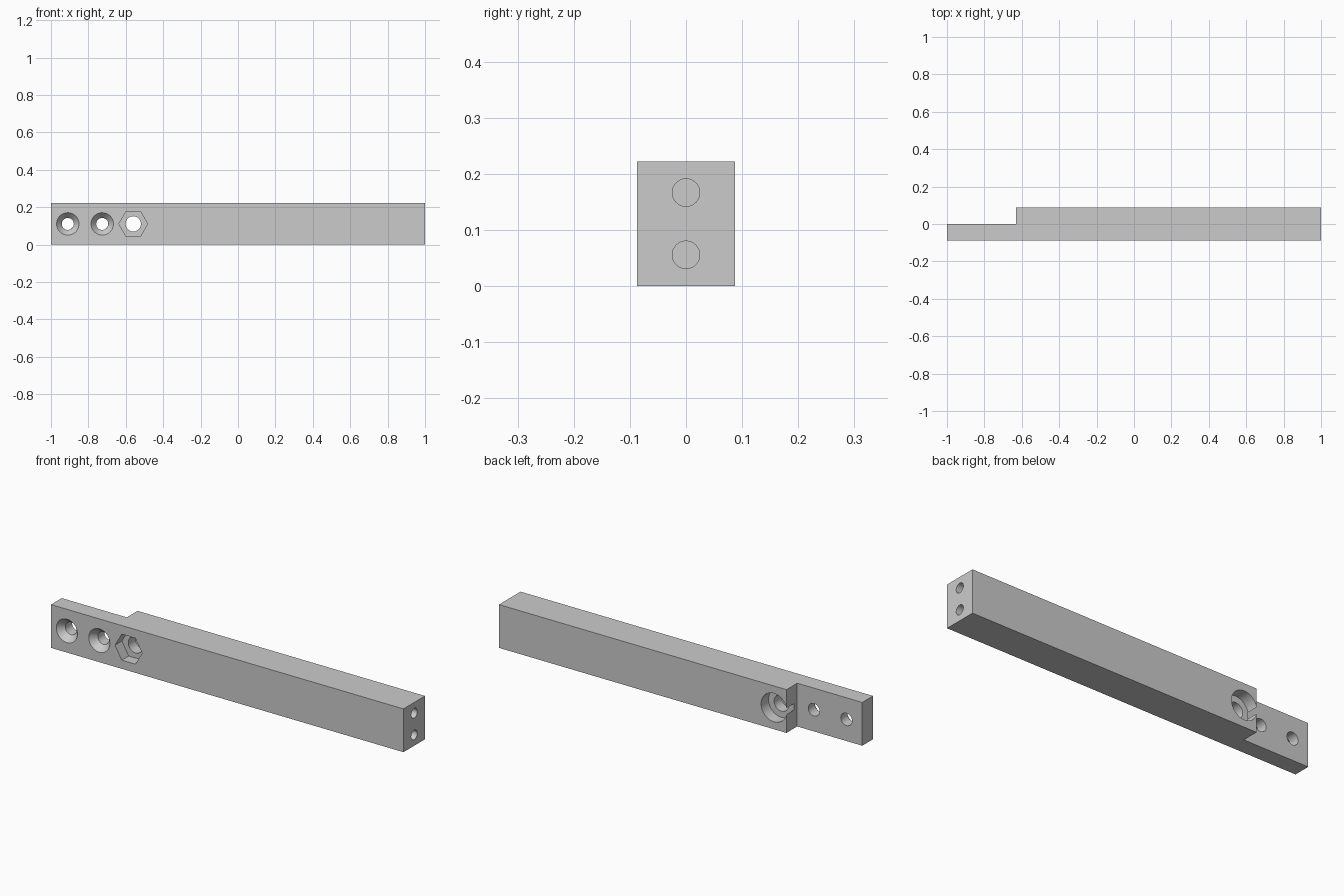
import bpy, bmesh, math
from mathutils import Matrix

cube = bpy.data.objects.get("Cube")
if cube:
    bpy.data.objects.remove(cube, do_unlink=True)

LENGTH, DEPTH, HEIGHT = 2.0, 0.174, 0.222
FRONT, BACK, MID = -DEPTH / 2, DEPTH / 2, HEIGHT / 2
STEP_X = -0.631
OVER = 0.02          # cutters overshoot open faces

grey = bpy.data.materials.new("plain grey")
grey.use_nodes = True
colour = (0.6, 0.6, 0.6, 1)
grey.diffuse_color = colour
grey.node_tree.nodes["Principled BSDF"].inputs["Base Color"].default_value = colour


def make_object(name, bm):
    bmesh.ops.recalc_face_normals(bm, faces=bm.faces)
    mesh = bpy.data.meshes.new(name)
    bm.to_mesh(mesh)
    bm.free()
    mesh.materials.append(grey)
    obj = bpy.data.objects.new(name, mesh)
    bpy.context.collection.objects.link(obj)
    return obj


def cutter(name, start, end, axis, a, b, r1, r2=None, sides=48):
    """Round or hexagonal cutter from start to end along axis y or x."""
    bm = bmesh.new()
    bmesh.ops.create_cone(bm, cap_ends=True, segments=sides, radius1=r1,
                          radius2=r1 if r2 is None else r2, depth=end - start)
    middle = (start + end) / 2
    if axis == "y":
        turn = Matrix.Rotation(-math.pi / 2, 4, "X")
        if sides == 6:
            turn = turn @ Matrix.Rotation(math.pi / 6, 4, "Z")
        place = Matrix.Translation((a, middle, b))
    else:
        turn = Matrix.Rotation(math.pi / 2, 4, "Y")
        place = Matrix.Translation((middle, a, b))
    bmesh.ops.transform(bm, matrix=place @ turn, verts=bm.verts)
    if sides == 6:
        # points of the hexagon lie along x
        width = max(v.co.x for v in bm.verts) - a
        if width < r1 * 0.95:
            bmesh.ops.rotate(bm, verts=bm.verts, cent=(a, middle, b),
                             matrix=Matrix.Rotation(math.pi / 6, 3, "Y"))
    obj = make_object(name, bm)
    obj.hide_render = True
    return obj


# Bar with a half-depth tongue at its right end, from an extruded outline
outline = [(-1, FRONT), (1, FRONT), (1, BACK), (STEP_X, BACK), (STEP_X, 0), (-1, 0)]
bm = bmesh.new()
base = bm.faces.new([bm.verts.new((x, y, 0)) for x, y in outline])
top = bmesh.ops.extrude_face_region(bm, geom=[base])["geom"]
bmesh.ops.translate(bm, vec=(0, 0, HEIGHT),
                    verts=[g for g in top if isinstance(g, bmesh.types.BMVert)])
bar = make_object("stepped_bar", bm)

cutters = []

# Countersunk screw holes in the tongue
for x in (-0.91, -0.726):
    r_out, r_in, sink = 0.06, 0.032, 0.033
    slope = (r_out - r_in) / sink
    cutters.append(cutter("screw_hole_cutter", FRONT - OVER, OVER, "y", x, MID, r_in))
    cutters.append(cutter("countersink_cutter", FRONT - OVER, FRONT + sink, "y", x, MID,
                          r_out + slope * OVER, r_in))

# Bolt hole with a hexagonal nut pocket in front and a round counterbore behind
BOLT_X = -0.56
cutters.append(cutter("bolt_hole_cutter", FRONT - OVER, BACK + OVER, "y", BOLT_X, MID, 0.041))
cutters.append(cutter("nut_pocket_cutter", FRONT - OVER, FRONT + 0.056, "y", BOLT_X, MID,
                      0.077, sides=6))
cutters.append(cutter("counterbore_cutter", BACK - 0.06, BACK + OVER, "y", BOLT_X, MID, 0.073))

# Two blind holes in the far end
for z in (HEIGHT / 4, HEIGHT * 3 / 4):
    cutters.append(cutter("end_hole_cutter", 0.8, 1 + OVER, "x", 0, z, 0.0245))

# Cut every hole, then drop the cutters
bpy.ops.object.select_all(action="DESELECT")
bpy.context.view_layer.objects.active = bar
bar.select_set(True)
for tool in cutters:
    cut = bar.modifiers.new("cut", "BOOLEAN")
    cut.operation = "DIFFERENCE"
    cut.solver = "EXACT"
    cut.object = tool
    bpy.ops.object.modifier_apply(modifier=cut.name)
    bpy.data.objects.remove(tool, do_unlink=True)

bpy.ops.object.shade_smooth_by_angle(angle=math.radians(30))
